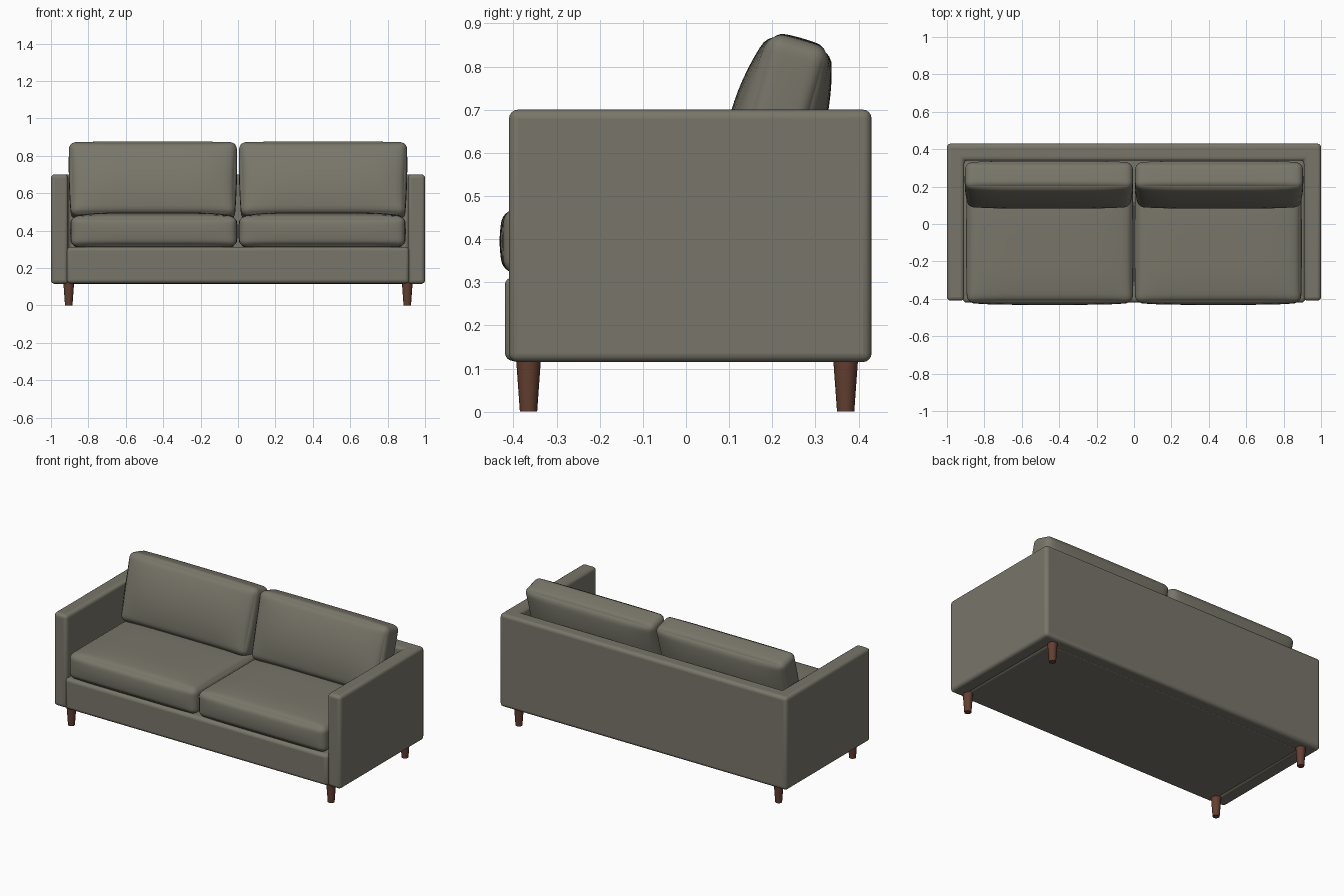
import bpy, bmesh, math
from mathutils import Vector, Matrix

if "Cube" in bpy.data.objects:
    bpy.data.objects.remove(bpy.data.objects["Cube"])


def material(name, rgb):
    m = bpy.data.materials.new(name)
    m.diffuse_color = (*rgb, 1)
    m.use_nodes = True
    m.node_tree.nodes["Principled BSDF"].inputs["Base Color"].default_value = m.diffuse_color
    return m


FABRIC = material("olive grey fabric", (0.19, 0.182, 0.143))
WOOD = material("brown wood", (0.125, 0.05, 0.03))


def finish(bm, name, mat, bevel=0):
    bmesh.ops.recalc_face_normals(bm, faces=bm.faces)
    me = bpy.data.meshes.new(name)
    bm.to_mesh(me)
    bm.free()
    me.materials.append(mat)
    ob = bpy.data.objects.new(name, me)
    bpy.context.collection.objects.link(ob)
    if bevel:
        b = ob.modifiers.new("soft edges", 'BEVEL')
        b.width = bevel
        b.segments = 4
        b.limit_method = 'ANGLE'
    bpy.context.view_layer.objects.active = ob
    ob.select_set(True)
    bpy.ops.object.shade_smooth_by_angle(angle=math.radians(40))
    ob.select_set(False)
    return ob


def cushion(name, centre, half, radius, puff, tilt=0, flare=0):
    """Rounded box whose faces swell by puff (x, y, z)."""
    bm = bmesh.new()
    bmesh.ops.create_cube(bm, size=2)
    bmesh.ops.subdivide_edges(bm, edges=bm.edges[:], cuts=23, use_grid_fill=True)
    rot = Matrix.Rotation(tilt, 3, 'X')
    for v in bm.verts:
        u = [math.sin(c * math.pi / 2) for c in v.co]
        p = Vector(u[i] * half[i] for i in range(3))
        core = Vector(max(-half[i] + radius, min(half[i] - radius, p[i])) for i in range(3))
        d = p - core
        p = core + d.normalized() * radius
        fall = [1 - abs(u[0]) ** 5, 1 - u[1] ** 2, 1 - u[2] ** 2]
        if tilt == 0:
            fall[1] = 1 - u[1] ** 4
        for i in range(3):
            j, k = (i + 1) % 3, (i + 2) % 3
            p[i] += puff[i] * u[i] * fall[j] * fall[k]
        p.x *= 1 + flare * u[2]
        v.co = rot @ p + Vector(centre)
    return finish(bm, name, FABRIC)


# arms and back as one U-shaped shell
bm = bmesh.new()
outline = [(-1, -.41), (-.908, -.41), (-.908, .34), (.908, .34),
           (.908, -.41), (1, -.41), (1, .43), (-1, .43)]
face = bm.faces.new([bm.verts.new((x, y, .115)) for x, y in outline])
ext = bmesh.ops.extrude_face_region(bm, geom=[face])
bmesh.ops.translate(bm, vec=(0, 0, .585),
                    verts=[g for g in ext['geom'] if isinstance(g, bmesh.types.BMVert)])
finish(bm, "arms_and_back", FABRIC, .02)

# seat base with slightly rounded front rail
bm = bmesh.new()
bmesh.ops.create_cube(bm, size=1, matrix=Matrix.Translation((0, -.03, .215))
                      @ Matrix.Diagonal((1.83, .78, .195, 1)))
finish(bm, "seat_base", FABRIC, .02)

# seat and back cushions
for side, s in (("left", -1), ("right", 1)):
    cushion(side + "_seat_cushion", (s * .45, -.105, .395), (.443, .315, .08), .035,
            (.004, .012, .022))
    cushion(side + "_back_cushion", (s * .455, .21, .665), (.443, .073, .203), .035,
            (.006, .037, .006), math.radians(-16), .012)

# tapered legs
for side, x in (("left", -.905), ("right", .905)):
    for end, y in (("front", -.365), ("back", .37)):
        bm = bmesh.new()
        bmesh.ops.create_cone(bm, cap_ends=True, segments=16, radius1=.02, radius2=.029,
                              depth=.125, matrix=Matrix.Translation((x, y, .0625)))
        finish(bm, f"{end}_{side}_leg", WOOD)
